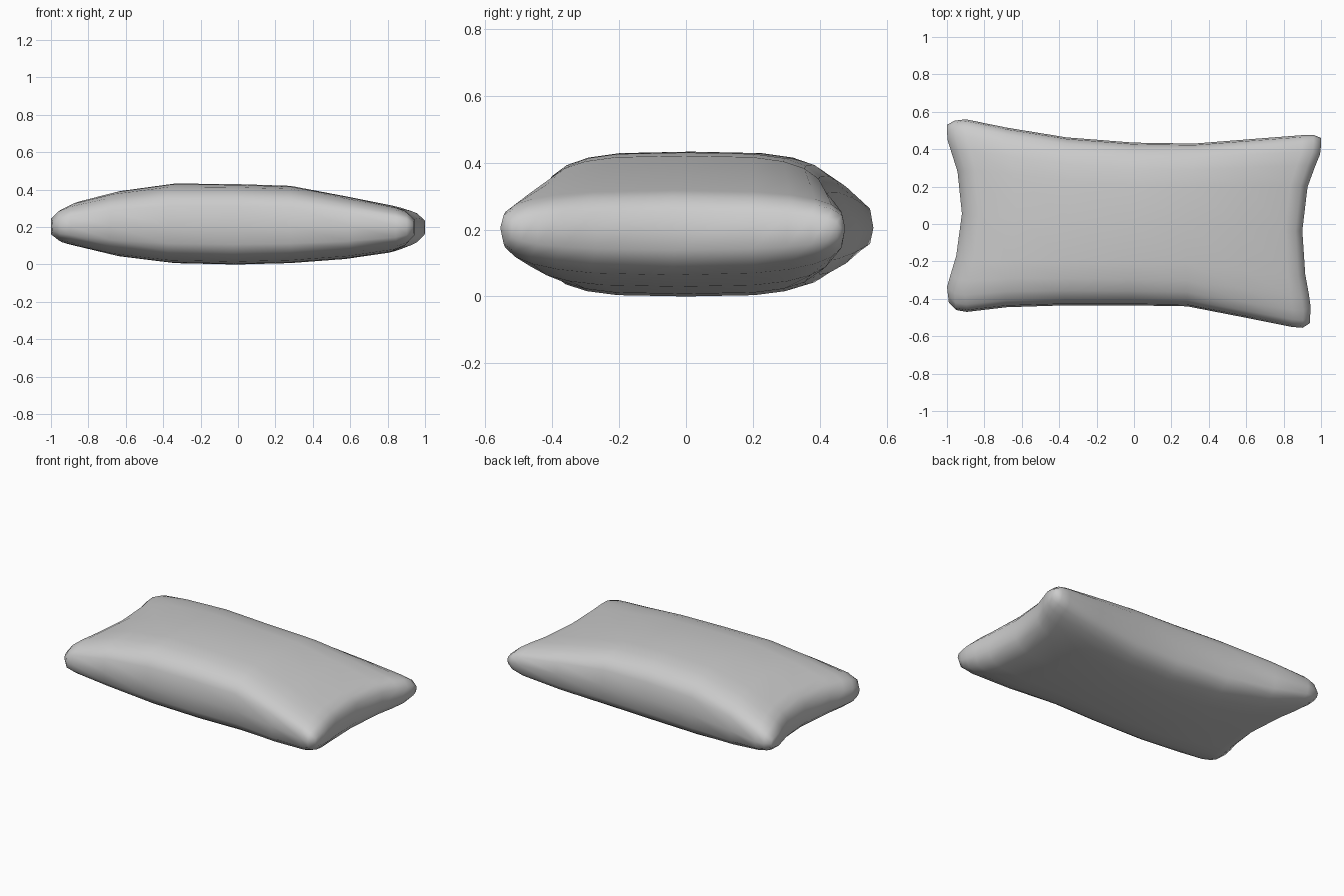
import bpy, math

if "Cube" in bpy.data.objects:
    bpy.data.objects.remove(bpy.data.objects["Cube"])

SIDES = 24        # points around each cross-section
POWER = 2 / 3.6   # squareness of the cross-section


def interp(table, v):
    """Piecewise-linear lookup in a list of (key, value)."""
    for (a, p), (b, q) in zip(table, table[1:]):
        if v <= b:
            return p + (q - p) * (v - a) / (b - a)
    return table[-1][1]


def spow(c):
    return math.copysign(abs(c) ** POWER, c) if abs(c) > 1e-9 else 0.0


# Concave short edges: x as a function of position across the width
LEFT = [(-1, -.99), (-.82, -1), (-.4, -.94), (0, -.92), (.45, -.94), (.85, -1), (1, -1)]
RIGHT = [(-1, .94), (-.8, .945), (-.3, .9), (.1, .9), (.5, .93), (.85, 1), (1, 1)]

# Cross-sections along the length: s, y min, y max, z min, z max
SECTIONS = [
    (-1, -.42, .53, .155, .25), (-.96, -.46, .552, .12, .295),
    (-.9, -.47, .56, .105, .325), (-.68, -.445, .515, .05, .385),
    (-.36, -.435, .463, .008, .432), (0, -.435, .435, 0, .43),
    (.32, -.44, .43, .008, .42), (.64, -.5, .455, .035, .36),
    (.9, -.55, .475, .08, .305), (.96, -.555, .476, .105, .285),
    (1, -.53, .46, .15, .245),
]

# Pillow skin lofted through the sections
verts, faces = [], []
for s, y0, y1, z0, z1 in SECTIONS:
    for k in range(SIDES):
        a = 2 * math.pi * k / SIDES
        v, w = spow(math.cos(a)), spow(math.sin(a))
        x = interp(LEFT, v) * (1 - s) / 2 + interp(RIGHT, v) * (1 + s) / 2
        puff = 1 + .2 * s ** 4 * (1 - v * v)   # ends are fuller mid-width
        zc = .205
        h = (z1 - zc) if w > 0 else (zc - z0)
        verts.append((x, (y0 + y1) / 2 + v * (y1 - y0) / 2, zc + w * h * puff))

for i in range(len(SECTIONS) - 1):
    for k in range(SIDES):
        a, b = i * SIDES + k, i * SIDES + (k + 1) % SIDES
        faces.append((a, b, b + SIDES, a + SIDES))

# End caps as strips joining upper and lower points
for base, flip in ((0, True), ((len(SECTIONS) - 1) * SIDES, False)):
    for k in range(SIDES // 2):
        ids = [k, k + 1, SIDES - k - 1, (SIDES - k) % SIDES]
        ids = [base + j for j in dict.fromkeys(ids)]
        faces.append(ids[::-1] if flip else ids)

mesh = bpy.data.meshes.new("pillow")
mesh.from_pydata(verts, [], faces)
mesh.validate()
pillow = bpy.data.objects.new("pillow", mesh)
bpy.context.collection.objects.link(pillow)

# Consistent outward faces and smooth shading
bpy.context.view_layer.objects.active = pillow
pillow.select_set(True)
bpy.ops.object.mode_set(mode='EDIT')
bpy.ops.mesh.select_all(action='SELECT')
bpy.ops.mesh.normals_make_consistent(inside=False)
bpy.ops.object.mode_set(mode='OBJECT')
bpy.ops.object.shade_smooth()
